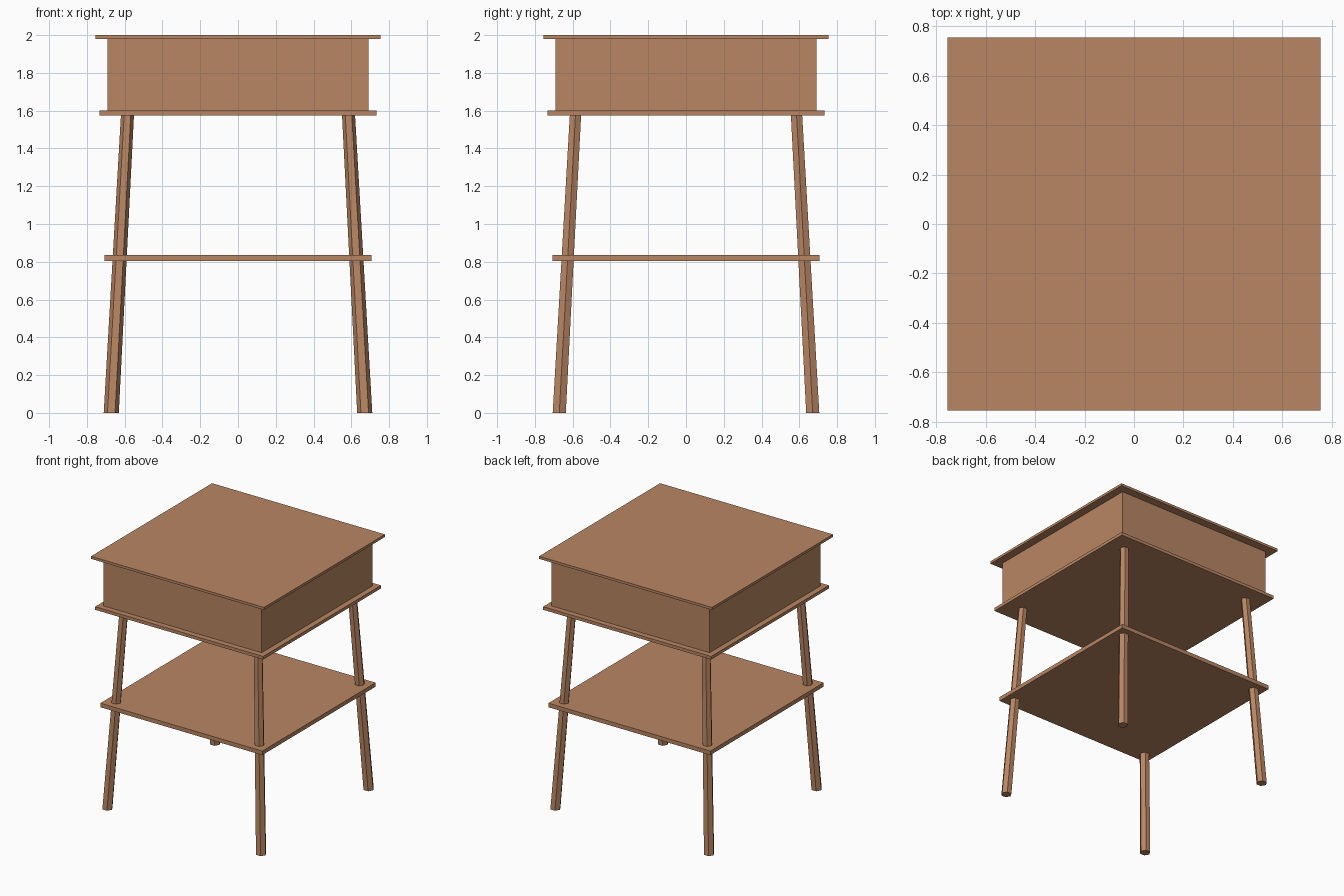
import bpy, bmesh, math

if "Cube" in bpy.data.objects:
    bpy.data.objects.remove(bpy.data.objects["Cube"])

wood = bpy.data.materials.new("warm wood")
wood.diffuse_color = (0.49, 0.24, 0.127, 1)
wood.use_nodes = True
wood.node_tree.nodes["Principled BSDF"].inputs["Base Color"].default_value = wood.diffuse_color


def finish(name, bm):
    bmesh.ops.recalc_face_normals(bm, faces=bm.faces)
    mesh = bpy.data.meshes.new(name)
    bm.to_mesh(mesh)
    bm.free()
    mesh.materials.append(wood)
    obj = bpy.data.objects.new(name, mesh)
    bpy.context.collection.objects.link(obj)


def slab(name, half, z0, z1):
    bm = bmesh.new()
    bmesh.ops.create_cube(bm, size=1)
    for v in bm.verts:
        v.co = (v.co.x * 2 * half, v.co.y * 2 * half, z1 if v.co.z > 0 else z0)
    finish(name, bm)


def leg(name, sx, sy):
    # splayed, slightly tapered six-sided leg with level ends
    bm = bmesh.new()
    rings = []
    for z, c, r in ((0, 0.671, 0.04), (1.58, 0.585, 0.0345)):
        rings.append([bm.verts.new((sx * c + r * math.cos(i * math.pi / 3),
                                    sy * c + r * math.sin(i * math.pi / 3), z))
                      for i in range(6)])
    low, high = rings
    for i in range(6):
        j = (i + 1) % 6
        bm.faces.new((low[i], low[j], high[j], high[i]))
    bm.faces.new(low[::-1])
    bm.faces.new(high)
    finish(name, bm)


# Table top, drawer box, base plate and lower shelf
slab("table_top", 0.755, 1.98, 2.0)
slab("drawer_box", 0.69, 1.6, 1.98)
slab("base_plate", 0.734, 1.575, 1.6)
slab("lower_shelf", 0.707, 0.803, 0.835)

# Four legs
for sy, depth in ((-1, "front"), (1, "back")):
    for sx, side in ((-1, "left"), (1, "right")):
        leg(f"{depth}_{side}_leg", sx, sy)
